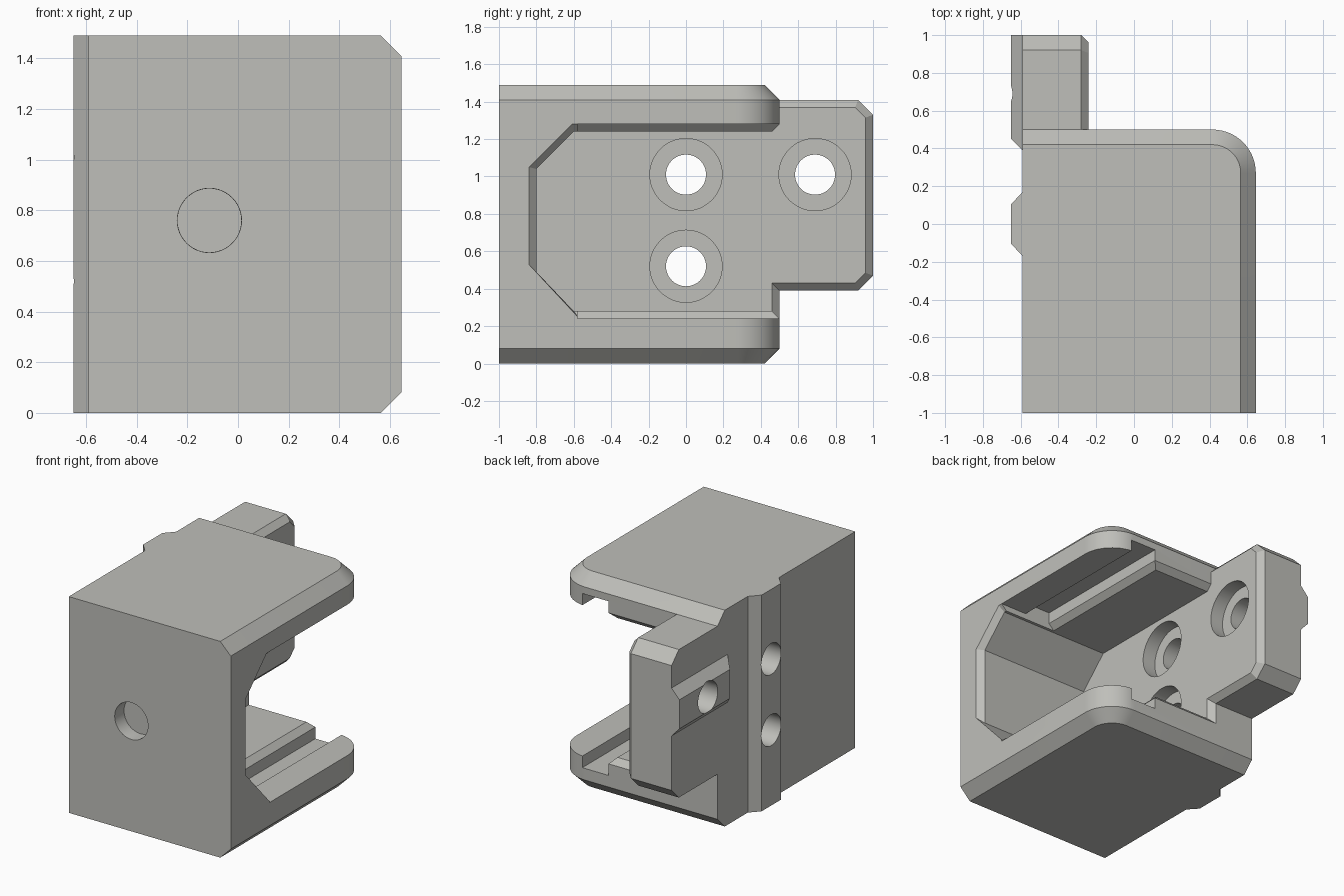
import bpy, bmesh, math
from mathutils import Vector

if "Cube" in bpy.data.objects:
    bpy.data.objects.remove(bpy.data.objects["Cube"])

grey = bpy.data.materials.new("warm_grey")
grey.diffuse_color = (0.52, 0.52, 0.49, 1)
grey.use_nodes = True
grey.node_tree.nodes["Principled BSDF"].inputs["Base Color"].default_value = grey.diffuse_color


def loft(name, sections):
    """Closed solid skinned through rings with equal point counts."""
    bm = bmesh.new()
    rings = [[bm.verts.new(p) for p in s] for s in sections]
    n = len(rings[0])
    for a, b in zip(rings, rings[1:]):
        for i in range(n):
            j = (i + 1) % n
            bm.faces.new((a[i], a[j], b[j], b[i]))
    bm.faces.new(rings[0])
    bm.faces.new(rings[-1])
    bmesh.ops.recalc_face_normals(bm, faces=bm.faces)
    me = bpy.data.meshes.new(name)
    bm.to_mesh(me)
    bm.free()
    me.materials.append(grey)
    ob = bpy.data.objects.new(name, me)
    bpy.context.collection.objects.link(ob)
    return ob


def along_x(name, *steps):
    return loft(name, [[(x, y, z) for y, z in poly] for x, poly in steps])


def along_y(name, *steps):
    return loft(name, [[(x, y, z) for x, z in poly] for y, poly in steps])


def rect(a0, a1, b0, b1):
    return [(a0, b0), (a1, b0), (a1, b1), (a0, b1)]


def disc(a, b, r, n=48):
    return [(a + r * math.cos(2 * math.pi * i / n),
             b + r * math.sin(2 * math.pi * i / n)) for i in range(n)]


def combine(target, tool, op):
    m = target.modifiers.new("combine", 'BOOLEAN')
    m.operation, m.solver, m.object = op, 'EXACT', tool
    bpy.context.view_layer.objects.active = target
    bpy.ops.object.modifier_apply(modifier=m.name)
    bpy.data.objects.remove(tool, do_unlink=True)


def cut(tool):
    combine(body, tool, 'DIFFERENCE')


def join(tool):
    combine(body, tool, 'UNION')


# Main shell: rounded back right corner, chamfered top and bottom rims
def footprint(z, inset):
    r = 0.23 - inset
    cx, cy = 0.415, 0.27
    pts = [(-0.59, -1), (cx + r, -1)]
    pts += [(cx + r * math.cos(t), cy + r * math.sin(t))
            for t in [math.pi / 2 * i / 14 for i in range(15)]]
    pts.append((-0.59, cy + r))
    return [(x, y, z) for x, y in pts]


body = loft("bracket_housing", [footprint(0, 0.08), footprint(0.08, 0),
                                footprint(1.41, 0), footprint(1.49, 0.08)])

# Cavity with slanted front corners and a chamfered mouth
inner = [(0.6, 0.28), (-0.6, 0.28), (-0.8, 0.49), (-0.8, 1.04), (-0.6, 1.24), (0.6, 1.24)]
outer = [(0.6, 0.24), (-0.57, 0.24), (-0.84, 0.53), (-0.84, 1.05), (-0.61, 1.28), (0.6, 1.28)]
cut(along_x("cavity", (-0.24, inner), (0.605, inner), (0.645, outer), (0.7, outer)))

# Lip gap, panel groove and shelf edge bevel
lip = rect(-0.58, 0.6, 0.24, 1.28)
cut(along_x("lip_gap", (0.34, lip), (0.7, lip)))
slot = rect(-0.58, 0.6, 0.16, 1.36)
cut(along_x("panel_groove", (0.24, slot), (0.44, slot)))
cut(along_x("shelf_bevel", (0.20, rect(-0.58, 0.6, 0.28, 1.24)),
            (0.24, lip), (0.35, lip)))

# Bevel around the back opening
wide = rect(-0.28, 0.35, 0.24, 1.28)
cut(along_y("back_bevel", (0.46, rect(-0.24, 0.35, 0.28, 1.24)), (0.5, wide), (0.6, wide)))

# Rear mounting block with bevelled inner face
block = [(0.3, 0.39), (0.92, 0.39), (1, 0.47), (1, 1.33), (0.92, 1.41), (0.3, 1.41)]
face = [(0.3, 0.43), (0.905, 0.43), (0.96, 0.485), (0.96, 1.315), (0.905, 1.37), (0.3, 1.37)]
join(along_x("mounting_block", (-0.59, block), (-0.28, block), (-0.24, face)))

# Vertical and horizontal locating rails on the left side
join(along_x("vertical_rail", (-0.65, rect(-0.105, 0.105, 0, 1.49)),
             (-0.59, rect(-0.17, 0.17, 0, 1.49)), (-0.5, rect(-0.17, 0.17, 0, 1.49))))
join(along_x("horizontal_rail", (-0.65, rect(0.45, 1, 0.91, 1.11)),
             (-0.59, rect(0.39, 1, 0.845, 1.175)), (-0.5, rect(0.39, 1, 0.845, 1.175))))

# Counterbored screw holes
for y, z in ((0, 1.01), (0, 0.52), (0.69, 1.01)):
    cut(along_x("screw_hole", (-0.8, disc(y, z, 0.107)), (-0.2, disc(y, z, 0.107))))
    cut(along_x("counterbore", (-0.34, disc(y, z, 0.193)), (-0.2, disc(y, z, 0.193))))

# Shallow round recess in the front
cut(along_y("front_recess", (-1.05, disc(-0.113, 0.76, 0.132)),
            (-0.99, disc(-0.113, 0.76, 0.126)), (-0.9, disc(-0.113, 0.76, 0.126))))

bpy.ops.object.select_all(action='DESELECT')
body.select_set(True)
bpy.context.view_layer.objects.active = body
bpy.ops.object.shade_smooth_by_angle(angle=math.radians(25))
